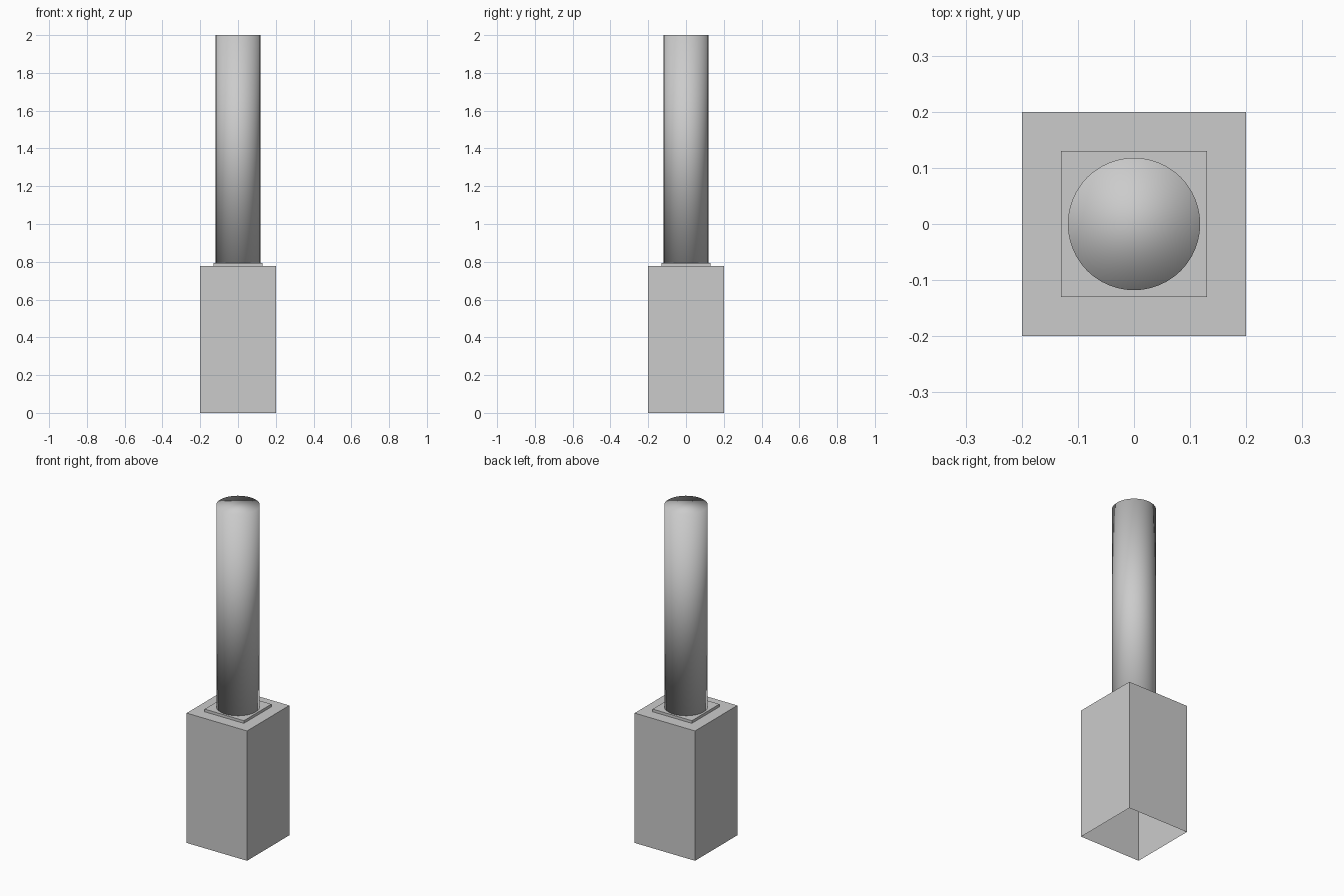
import bpy
import bmesh

if "Cube" in bpy.data.objects:
    bpy.data.objects.remove(bpy.data.objects["Cube"])

HALF = 0.20      # half width of the base
BASE_TOP = 0.777
LIP = 0.13       # half width of the raised square
LIP_TOP = 0.793
RADIUS = 0.118
TOP = 2.0


def make_object(name, bm):
    bmesh.ops.recalc_face_normals(bm, faces=bm.faces)
    mesh = bpy.data.meshes.new(name)
    bm.to_mesh(mesh)
    bm.free()
    obj = bpy.data.objects.new(name, mesh)
    bpy.context.collection.objects.link(obj)
    return obj


# Square base: hollow shell open underneath, stepped up to a thin lip
bm = bmesh.new()
rings = []
for half, z in ((HALF, 0), (HALF, BASE_TOP), (LIP, BASE_TOP), (LIP, LIP_TOP)):
    corners = ((-1, -1), (1, -1), (1, 1), (-1, 1))
    rings.append([bm.verts.new((x * half, y * half, z)) for x, y in corners])
for low, high in zip(rings, rings[1:]):
    for i in range(4):
        j = (i + 1) % 4
        bm.faces.new((low[i], low[j], high[j], high[i]))
bm.faces.new(rings[-1])
make_object("square_base", bm)

# Round post, smooth shaded all over including its caps
bm = bmesh.new()
bmesh.ops.create_cone(bm, cap_ends=True, segments=48, radius1=RADIUS,
                      radius2=RADIUS, depth=TOP - LIP_TOP)
bmesh.ops.translate(bm, verts=bm.verts, vec=(0, 0, (TOP + LIP_TOP) / 2))
for face in bm.faces:
    face.smooth = True
make_object("round_post", bm)
